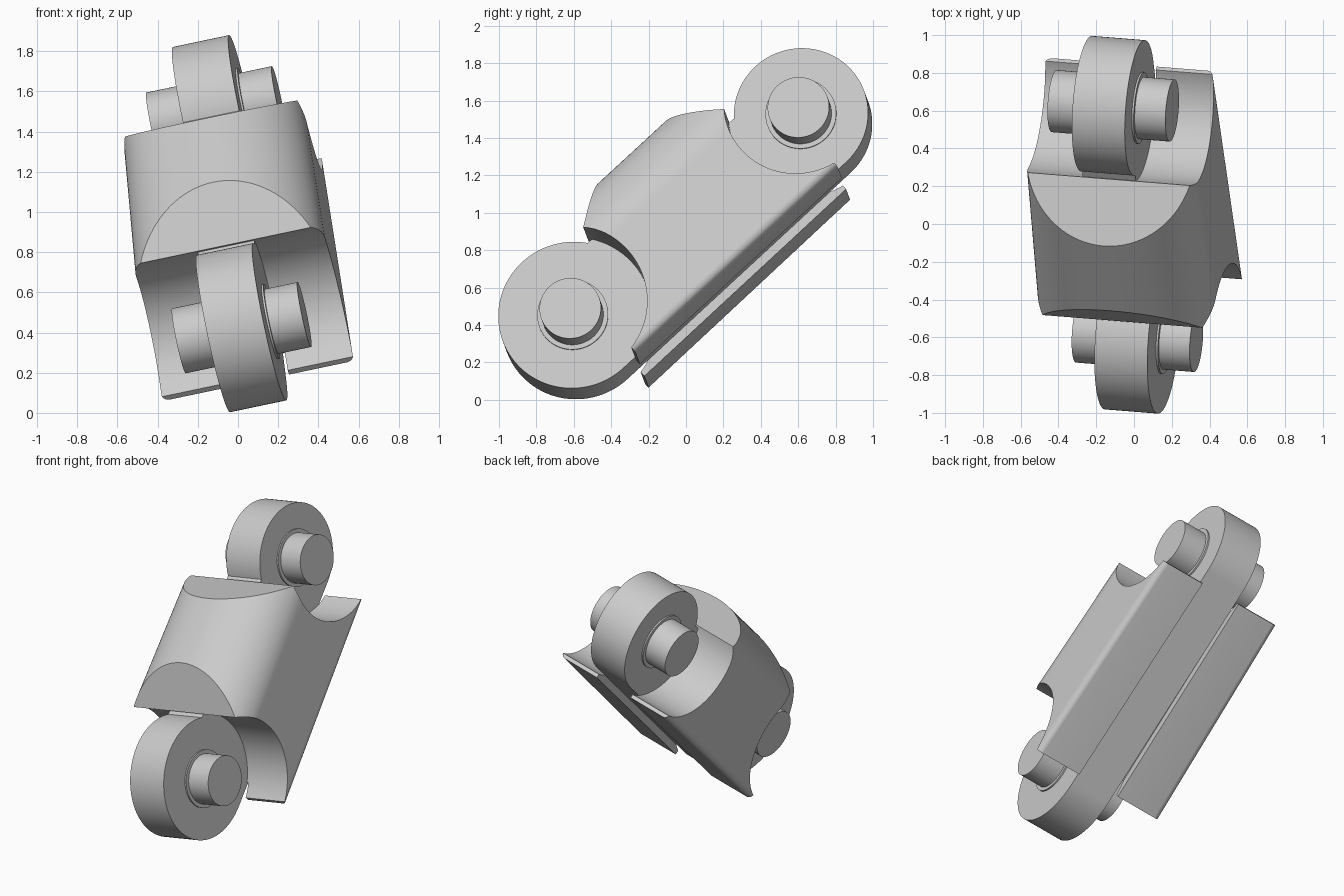
import bpy, bmesh
from math import sin, cos, pi, radians, asin, atan2
from mathutils import Matrix, Vector

cube = bpy.data.objects.get("Cube")
if cube:
    bpy.data.objects.remove(cube)

grey = bpy.data.materials.new("plain grey")
grey.use_nodes = True
color = (0.6, 0.6, 0.6, 1)
grey.diffuse_color = color
grey.node_tree.nodes["Principled BSDF"].inputs["Base Color"].default_value = color

# Tilted frame: x along the roller axles, y along the arm, z out of its top
axle = Vector((0.976, -0.078, 0.205)).normalized()
along = Vector((-0.083, 0.73, 0.675))
along = (along - axle * along.dot(axle)).normalized()
frame = Matrix((axle, along, axle.cross(along))).transposed().to_4x4()
frame.translation = (0.018, -0.594, 0.424)

LOWER, LOWER_R = (0, 0), 0.4
UPPER, UPPER_R = (1.63, -0.04), 0.36
WIDTH, PIN_R, RING_R, PIN_LEN = 0.1435, 0.165, 0.19, 0.32
HALF, BOTTOM, SPRING, TOP = 0.497, -0.448, 0.1, 0.45


def add_object(name, bm):
    bmesh.ops.recalc_face_normals(bm, faces=bm.faces)
    mesh = bpy.data.meshes.new(name)
    bm.to_mesh(mesh)
    bm.free()
    mesh.materials.append(grey)
    obj = bpy.data.objects.new(name, mesh)
    bpy.context.collection.objects.link(obj)
    obj.matrix_world = frame
    return obj


def prism(name, points, place, depth, taper=1):
    """Extrude a flat outline; place turns 2D into 3D, taper narrows the far end."""
    bm = bmesh.new()
    face = bm.faces.new([bm.verts.new(place(*p)) for p in points])
    moved = bmesh.ops.extrude_face_region(bm, geom=[face])["geom"]
    far = [v for v in moved if isinstance(v, bmesh.types.BMVert)]
    bmesh.ops.scale(bm, vec=(taper, 1, 1), verts=far)
    bmesh.ops.translate(bm, vec=depth, verts=far)
    return add_object(name, bm)


def lathe(name, profile, centre):
    """Spin (radius, x) points around the axle direction."""
    bm = bmesh.new()
    hub = Vector((0, *centre))
    verts = [bm.verts.new(hub + Vector((x, 0, r))) for r, x in profile]
    edges = [bm.edges.new(pair) for pair in zip(verts, verts[1:])]
    bmesh.ops.spin(bm, geom=verts + edges, cent=hub, axis=(1, 0, 0),
                   angle=2 * pi, steps=96, use_merge=True)
    bmesh.ops.remove_doubles(bm, verts=bm.verts, dist=0.0001)
    return add_object(name, bm)


def arc(centre, rx, ry, start, end, steps):
    return [(centre[0] + rx * cos(start + (end - start) * i / steps),
             centre[1] + ry * sin(start + (end - start) * i / steps))
            for i in range(steps + 1)]


def smooth(obj):
    bpy.ops.object.select_all(action='DESELECT')
    obj.select_set(True)
    bpy.context.view_layer.objects.active = obj
    bpy.ops.object.shade_smooth_by_angle(angle=radians(25))


# Arm cross-section: domed top, rounded lower corners, shallow channel below
slot, depth, corner = 0.158, 0.06, 0.04
right = [(slot, BOTTOM + depth), (slot, BOTTOM)]
right += arc((HALF - corner, BOTTOM + corner), corner, corner, -pi / 2, 0, 8)
right += arc((0, SPRING), HALF, TOP - SPRING, 0, pi / 2, 28)
section = right + [(-x, z) for x, z in reversed(right[:-1])]
body = prism("arm_body", section, lambda x, z: (x, -0.3, z), (0, 2.3, 0), 0.895)

# Arm side outline: hollow seats for the rollers and two sloped top ends
low_r, up_r = LOWER_R + 0.025, UPPER_R + 0.03
low_seat = arc(LOWER, low_r, low_r, asin(-0.418 / low_r),
               atan2(0.25, 0.337), 40)
up_seat = arc(UPPER, up_r, up_r, atan2(0.24, -0.3),
              pi + asin(0.382 / up_r), 40)
outline = ([(low_seat[0][0], -0.6)] + low_seat + [(0.7, 0.526), (1.0, 0.517)]
           + up_seat + [(up_seat[-1][0], -0.6)])
cutter = prism("arm_cutter", outline, lambda y, z: (-0.7, y, z), (1.4, 0, 0))
cutter.hide_render = True
bpy.context.view_layer.update()
trim = body.modifiers.new("trim", 'BOOLEAN')
trim.operation = 'INTERSECT'
trim.solver = 'EXACT'
trim.object = cutter
bpy.context.view_layer.objects.active = body
body.select_set(True)
bpy.ops.object.modifier_apply(modifier=trim.name)
bpy.data.objects.remove(cutter)
smooth(body)

# Link in the channel that joins the two rollers
prism("roller_link",
      [(0, -LOWER_R), (UPPER[0], UPPER[1] - UPPER_R), (UPPER[0], 0),
       (1.36, 0.19), (0.3, 0.235), (0, 0)],
      lambda y, z: (-WIDTH, y, z), (2 * WIDTH, 0, 0))

# Rollers with a thin raised collar around each axle pin
for name, centre, radius in (("lower", LOWER, LOWER_R), ("upper", UPPER, UPPER_R)):
    half = [(PIN_R - 0.02, WIDTH + 0.01), (RING_R, WIDTH + 0.01),
            (RING_R, WIDTH), (radius, WIDTH)]
    smooth(lathe(name + "_roller",
                 half + [(r, -x) for r, x in reversed(half)], centre))
    smooth(lathe(name + "_axle_pin",
                 [(0, -PIN_LEN), (PIN_R, -PIN_LEN), (PIN_R, PIN_LEN), (0, PIN_LEN)],
                 centre))
